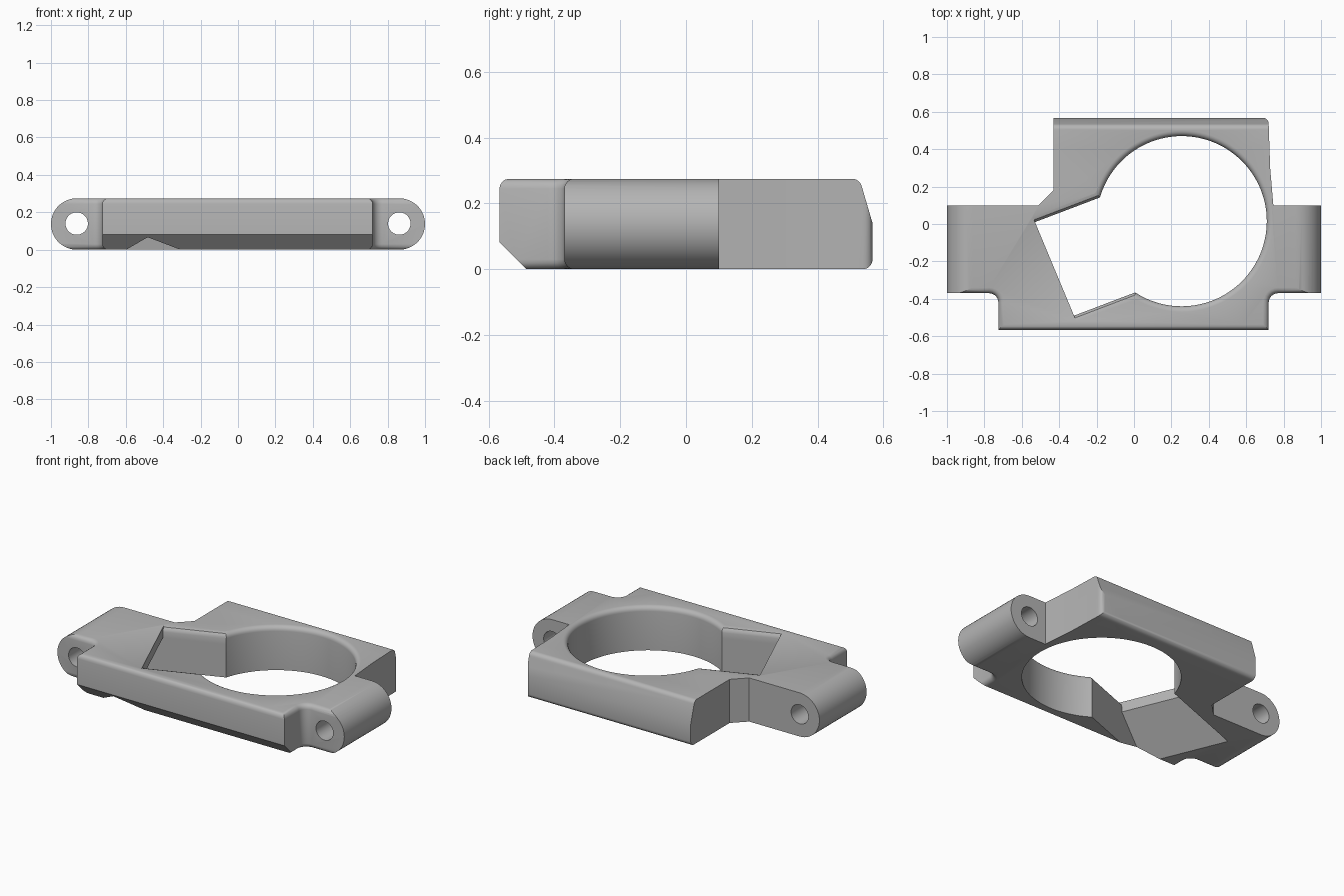
import bpy
import bmesh
from math import cos, sin, pi, radians
from mathutils import Vector

if "Cube" in bpy.data.objects:
    bpy.data.objects.remove(bpy.data.objects["Cube"])

H = 0.275          # plate thickness
EAR_X = 0.8625     # bolt hole centre
R = H / 2

grey = bpy.data.materials.new("warm_grey_metal")
grey.use_nodes = True
grey.diffuse_color = (0.46, 0.46, 0.46, 1)
grey.node_tree.nodes["Principled BSDF"].inputs["Base Color"].default_value = (0.46, 0.46, 0.46, 1)


def arc(cx, cy, r, a, b, n=6):
    return [(cx + r * cos(radians(a + (b - a) * i / n)),
             cy + r * sin(radians(a + (b - a) * i / n))) for i in range(n + 1)]


def loft(name, rings, edge_rule=None, width=0.03):
    """Skin a closed solid through rings of equal length."""
    bm = bmesh.new()
    loops = [[bm.verts.new(p) for p in ring] for ring in rings]
    n = len(loops[0])
    for lo, hi in zip(loops, loops[1:]):
        for i in range(n):
            j = (i + 1) % n
            bm.faces.new((lo[i], lo[j], hi[j], hi[i]))
    bm.faces.new(loops[0][::-1])
    bm.faces.new(loops[-1])
    bmesh.ops.recalc_face_normals(bm, faces=bm.faces)
    if edge_rule:
        edges = [e for e in bm.edges if edge_rule(e)]
        bmesh.ops.bevel(bm, geom=edges, offset=width, segments=4, profile=0.5,
                        affect='EDGES')
    mesh = bpy.data.meshes.new(name)
    bm.to_mesh(mesh)
    bm.free()
    mesh.materials.append(grey)
    ob = bpy.data.objects.new(name, mesh)
    bpy.context.collection.objects.link(ob)
    return ob


def combine(target, tool, operation):
    """Boolean the tool into the target and discard the tool."""
    tool.hide_render = True
    mod = target.modifiers.new(operation, 'BOOLEAN')
    mod.operation, mod.object, mod.solver = operation, tool, 'EXACT'
    bpy.ops.object.select_all(action='DESELECT')
    bpy.context.view_layer.objects.active = target
    target.select_set(True)
    bpy.ops.object.modifier_apply(modifier=mod.name)
    bpy.data.objects.remove(tool)


# Plan outline of the plate, with coves where the ears meet the front block
outline = [(-0.725, -0.567), (0.72, -0.567)]
outline += arc(0.77, -0.42, 0.05, 180, 90)
outline += [(1.1, -0.37), (1.1, 0.1), (0.745, 0.1), (0.728, 0.3)]
outline += arc(0.69, 0.537, 0.03, 0, 90)
outline += [(-0.43, 0.567), (-0.43, 0.18), (-0.51, 0.1), (-1.1, 0.1), (-1.1, -0.37)]
outline += arc(-0.775, -0.42, 0.05, 90, 0)


def front_rim(e):
    a, b = e.verts
    return abs(a.co.z - b.co.z) < 1e-4 and max(a.co.y, b.co.y) < -0.3


body = loft("clamp_body", [[(x, y, z) for x, y in outline] for z in (0, H)], front_rim)

# Side profile: chamfered lower front, sloped and rounded back
side = [(-0.7, H + 0.1), (-0.7, 0.215), (-0.485, 0), (-0.485, -0.1), (0.4, -0.1), (0.4, 0)]
side += arc(0.537, 0.03, 0.03, -90, 0)
side += [(0.567, 0.14)] + arc(0.505, H - 0.03, 0.03, 15, 90)
side += [(0.4, H), (0.4, H + 0.1)]
combine(body, loft("side_profile", [[(x, y, z) for y, z in side] for x in (-1.2, 1.2)]), 'INTERSECT')

# Front profile: fully rounded ear ends
stadium = arc(EAR_X, R, R, -90, 90, 24) + arc(-EAR_X, R, R, 90, 270, 24)
combine(body, loft("ear_profile", [[(x, y, z) for x, z in stadium] for y in (-0.8, 0.8)]), 'INTERSECT')

# Slot with an undercut end and softened upper side edges
axis = Vector((-0.935, -0.355, 0))
across = Vector((0.385, -0.923, 0))
end_mid = Vector((-0.425, -0.24, 0))


def slot_ring(z, reach, flare):
    half = 0.271 + flare
    tip, root = end_mid + axis * reach, end_mid - axis * 0.5
    pts = (tip - across * half, tip + across * half, root + across * half, root - across * half)
    return [(p.x, p.y, z) for p in pts]


slot_levels = [(-0.05, 0.315, 0), (0.21, 0, 0), (H - 0.03, 0, 0), (H - 0.016, 0, 0.004),
               (H - 0.005, 0, 0.013), (H, 0, 0.03), (H + 0.05, 0, 0.03)]
combine(body, loft("slot_cutter", [slot_ring(*lv) for lv in slot_levels]), 'DIFFERENCE')

# Main bore with a rounded upper rim
bore_levels = [(-0.1, 0.455)]
bore_levels += [(H - 0.03 + 0.03 * sin(t), 0.485 - 0.03 * cos(t)) for t in
                [i * pi / 10 for i in range(6)]]
bore_levels += [(H + 0.05, 0.485)]
bore = loft("bore_cutter", [[(x, y, z) for x, y in arc(0.255, 0.015, r, 0, 357, 119)]
                            for z, r in bore_levels])
combine(body, bore, 'DIFFERENCE')

# Bolt holes through both ears
for s in (-1, 1):
    circle = arc(s * EAR_X, 0.14, 0.06, 0, 350, 35)
    combine(body, loft("bolt_cutter", [[(x, y, z) for x, z in circle] for y in (-0.8, 0.8)]),
            'DIFFERENCE')

bpy.ops.object.select_all(action='DESELECT')
body.select_set(True)
bpy.context.view_layer.objects.active = body
bpy.ops.object.shade_smooth_by_angle(angle=radians(28))
